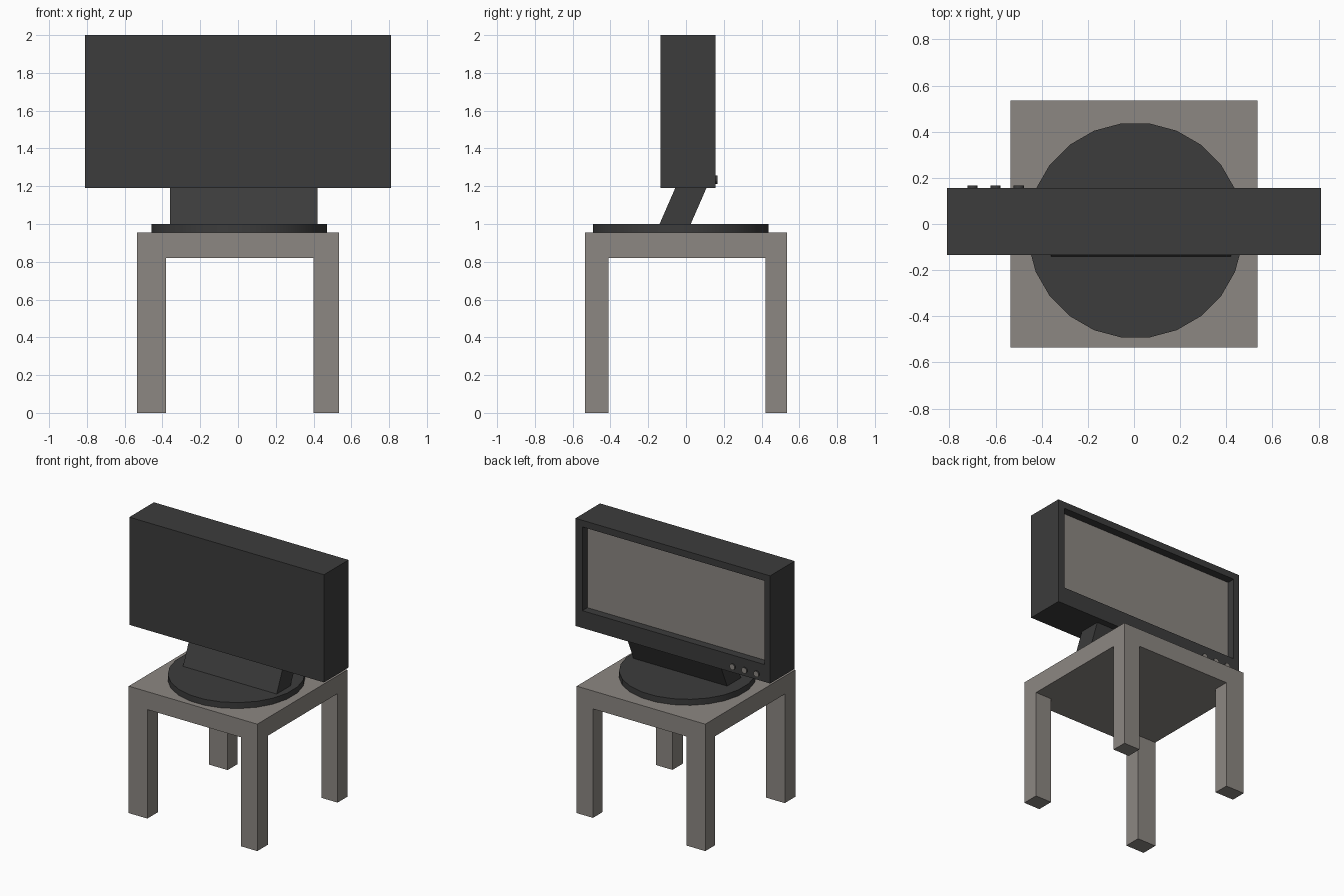
import bpy, bmesh, math
from mathutils import Vector, Matrix

if "Cube" in bpy.data.objects:
    bpy.data.objects.remove(bpy.data.objects["Cube"])


def material(name, rgb):
    m = bpy.data.materials.new(name)
    m.diffuse_color = (*rgb, 1)
    m.use_nodes = True
    m.node_tree.nodes["Principled BSDF"].inputs["Base Color"].default_value = m.diffuse_color
    return m


DARK = material("charcoal plastic", (0.045, 0.045, 0.045))
GREY = material("warm grey", (0.262, 0.242, 0.223))


def box(lo, hi):
    bm = bmesh.new()
    bmesh.ops.create_cube(bm, size=1)
    lo, hi = Vector(lo), Vector(hi)
    for v in bm.verts:
        v.co = Vector([lo[i] + (v.co[i] + 0.5) * (hi[i] - lo[i]) for i in range(3)])
    return bm


def cut_and_extrude(bm, cuts, pick, offset):
    """Slice along (axis, position) planes, then push the picked faces by offset."""
    for axis, pos in cuts:
        n = Vector((0, 0, 0))
        n[axis] = 1
        bmesh.ops.bisect_plane(bm, geom=bm.verts[:] + bm.edges[:] + bm.faces[:],
                               plane_co=n * pos, plane_no=n)
    bm.normal_update()
    old = [f for f in bm.faces if pick(f.normal, f.calc_center_median())]
    new = bmesh.ops.extrude_face_region(bm, geom=old)["geom"]
    bmesh.ops.translate(bm, verts=[g for g in new if isinstance(g, bmesh.types.BMVert)], vec=offset)
    bmesh.ops.delete(bm, geom=[f for f in old if f.is_valid], context='FACES_ONLY')
    moved = [g for g in new if isinstance(g, bmesh.types.BMFace)]
    for f in moved:
        f.material_index = 1
    bmesh.ops.dissolve_limit(bm, angle_limit=0.01, verts=bm.verts[:], edges=bm.edges[:],
                             delimit={'MATERIAL'})


def finish(bm, name, *mats):
    bmesh.ops.recalc_face_normals(bm, faces=bm.faces[:])
    me = bpy.data.meshes.new(name)
    bm.to_mesh(me)
    bm.free()
    for m in mats:
        me.materials.append(m)
    ob = bpy.data.objects.new(name, me)
    bpy.context.collection.objects.link(ob)
    return ob


# Stool: slab with four legs pulled down from its underside corners
bm = box((-0.535, -0.535, 0.82), (0.535, 0.535, 0.955))
cut_and_extrude(bm, [(0, -0.38), (0, 0.40), (1, -0.41), (1, 0.42)],
                lambda n, c: n.z < -0.9 and abs(c.x) > 0.42 and abs(c.y) > 0.42,
                (0, 0, -0.82))
finish(bm, "stool", GREY, GREY)

# Television housing with a recessed screen on the back (+y) side
bm = box((-0.81, -0.135, 1.19), (0.81, 0.157, 2.0))
cut_and_extrude(bm, [(0, -0.763), (0, 0.753), (2, 1.32), (2, 1.95)],
                lambda n, c: n.y > 0.9 and abs(c.x) < 0.5 and 1.4 < c.z < 1.9,
                (0, -0.06, 0))
finish(bm, "television", DARK, GREY)

# Slanted neck
bm = box((-0.36, -0.14, 1.0), (0.42, 0.025, 1.19))
for v in bm.verts:
    if v.co.z > 1.1:
        v.co.y += 0.083
finish(bm, "neck", DARK)

# Round base plate
bm = bmesh.new()
bmesh.ops.create_cone(bm, cap_ends=True, segments=24, radius1=0.468, radius2=0.468, depth=0.045,
                      matrix=Matrix.Translation((0.006, -0.028, 0.9775))
                      @ Matrix.Rotation(math.radians(7.5), 4, 'Z'))
base = finish(bm, "base_plate", DARK)

# Three control knobs with grey caps
for i in range(3):
    bm = bmesh.new()
    bmesh.ops.create_cone(bm, cap_ends=True, segments=16, radius1=0.022, radius2=0.022, depth=0.02,
                          matrix=Matrix.Translation((-0.7 + 0.1 * i, 0.157, 1.235))
                          @ Matrix.Rotation(math.pi / 2, 4, 'X'))
    bm.normal_update()
    for f in bm.faces:
        f.material_index = int(f.normal.y > 0.9)
    finish(bm, f"knob_{i + 1}", DARK, GREY)

# Soft shading around the base rim
bpy.context.view_layer.objects.active = base
base.select_set(True)
bpy.ops.object.shade_smooth_by_angle(angle=math.radians(30))
